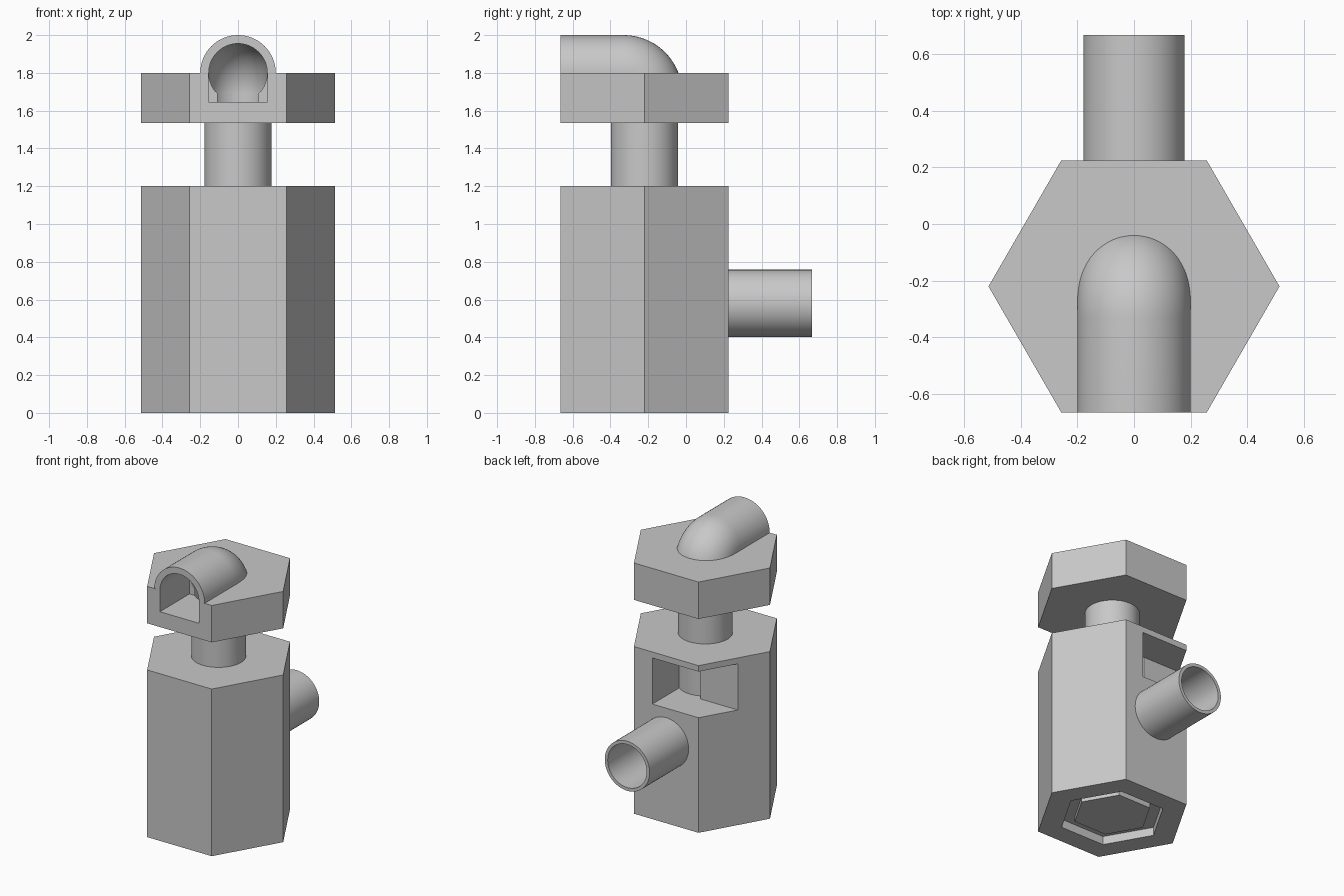
import bpy
import bmesh
from math import pi, sin, cos

cube = bpy.data.objects.get("Cube")
if cube:
    bpy.data.objects.remove(cube, do_unlink=True)

grey = bpy.data.materials.new("plain_grey")
grey.use_nodes = True
GREY = (0.58, 0.58, 0.58, 1)
grey.diffuse_color = GREY
grey.node_tree.nodes["Principled BSDF"].inputs["Base Color"].default_value = GREY

CY = -0.22            # y of the vertical axis
HEX, TUBE, BORE = 0.513, 0.178, 0.155
BEND_Y, BEND_Z, BEND_R = -0.33, 1.69, 0.11


def finish(obj, name):
    obj.name = name
    obj.data.materials.append(grey)
    return obj


def upright(name, r, z0, z1, sides=64):
    """Vertical prism or cylinder on the main axis."""
    bpy.ops.mesh.primitive_cylinder_add(
        vertices=sides, radius=r, depth=z1 - z0, location=(0, CY, (z0 + z1) / 2),
        rotation=(0, 0, pi / 6 if sides == 6 else 0))
    return finish(bpy.context.object, name)


def level(name, r, y0, y1, z):
    """Cylinder lying along y."""
    bpy.ops.mesh.primitive_cylinder_add(
        vertices=64, radius=r, depth=y1 - y0, location=(0, (y0 + y1) / 2, z),
        rotation=(pi / 2, 0, 0))
    return finish(bpy.context.object, name)


def box(name, lo, hi):
    mid = [(a + b) / 2 for a, b in zip(lo, hi)]
    bpy.ops.mesh.primitive_cube_add(size=1, location=mid)
    obj = bpy.context.object
    obj.scale = [b - a for a, b in zip(lo, hi)]
    return finish(obj, name)


def elbow(name, r, y_start, sides=64, steps=20):
    """Straight run from the front, then a quarter bend downwards."""
    bm = bmesh.new()
    rings = []
    for i in range(-1, steps + 1):
        t = max(i, 0) / steps * pi / 2
        ring = []
        for k in range(sides):
            a = 2 * pi * k / sides
            rho = max(BEND_R + r * cos(a), 0.004)
            y = y_start if i < 0 else BEND_Y + rho * sin(t)
            ring.append(bm.verts.new((r * sin(a), y, BEND_Z + rho * cos(t))))
        rings.append(ring)
    for p, q in zip(rings, rings[1:]):
        for k in range(sides):
            n = (k + 1) % sides
            bm.faces.new((p[k], p[n], q[n], q[k]))
    bm.faces.new(rings[0])
    bm.faces.new(rings[-1])
    bmesh.ops.recalc_face_normals(bm, faces=bm.faces)
    mesh = bpy.data.meshes.new(name)
    bm.to_mesh(mesh)
    bm.free()
    obj = bpy.data.objects.new(name, mesh)
    bpy.context.collection.objects.link(obj)
    return finish(obj, name)


def combine(obj, others, operation="DIFFERENCE"):
    """Apply booleans and remove the helper shapes."""
    bpy.context.view_layer.objects.active = obj
    for other in others:
        other.hide_render = True
        mod = obj.modifiers.new("cut", "BOOLEAN")
        mod.operation = operation
        mod.solver = "EXACT"
        mod.object = other
        bpy.ops.object.modifier_apply(modifier=mod.name)
        bpy.data.objects.remove(other, do_unlink=True)


# Hexagonal body with corner window, passages and bottom recess
body = upright("body", HEX, 0, 1.2, 6)
combine(body, [
    box("window_cut", (-0.7, -0.02, 0.826), (0.11, 0.4, 1.157)),
    box("window_deep_cut", (-0.1, -0.11, 0.826), (0.11, 0.1, 1.157)),
    upright("body_bore", 0.165, 0.45, 1.3),
    level("outlet_bore", 0.165, CY, 0.3, 0.58),
    upright("bottom_recess", 0.35, -0.1, 0.06, 6),
])

# Raised plate inside the bottom recess
plate = upright("bottom_plate", 0.26, 0.025, 0.07, 6)

# Neck tube and rear outlet tube
neck = upright("neck_tube", TUBE, 0.75, 1.545)
combine(neck, [upright("neck_bore", BORE, 0.7, 1.6)])
outlet = level("outlet_tube", TUBE, 0.1, 0.667, 0.58)
combine(outlet, [level("outlet_hollow", BORE, 0, 0.8, 0.58)])

# Hexagonal head with bent spout and arched mouth
head = upright("head", HEX, 1.535, 1.8, 6)
combine(head, [elbow("spout", 0.2, -0.664)], "UNION")
combine(head, [
    elbow("spout_bore", BORE, -0.75),
    box("mouth_cut", (-BORE, -0.75, 1.645), (BORE, BEND_Y, 1.797)),
    upright("head_bore", BORE, 1.4, 1.7),
])

# Smooth round surfaces, keep hard edges
bpy.ops.object.select_all(action="DESELECT")
for part in (body, plate, neck, outlet, head):
    part.select_set(True)
bpy.context.view_layer.objects.active = body
bpy.ops.object.shade_smooth_by_angle()
